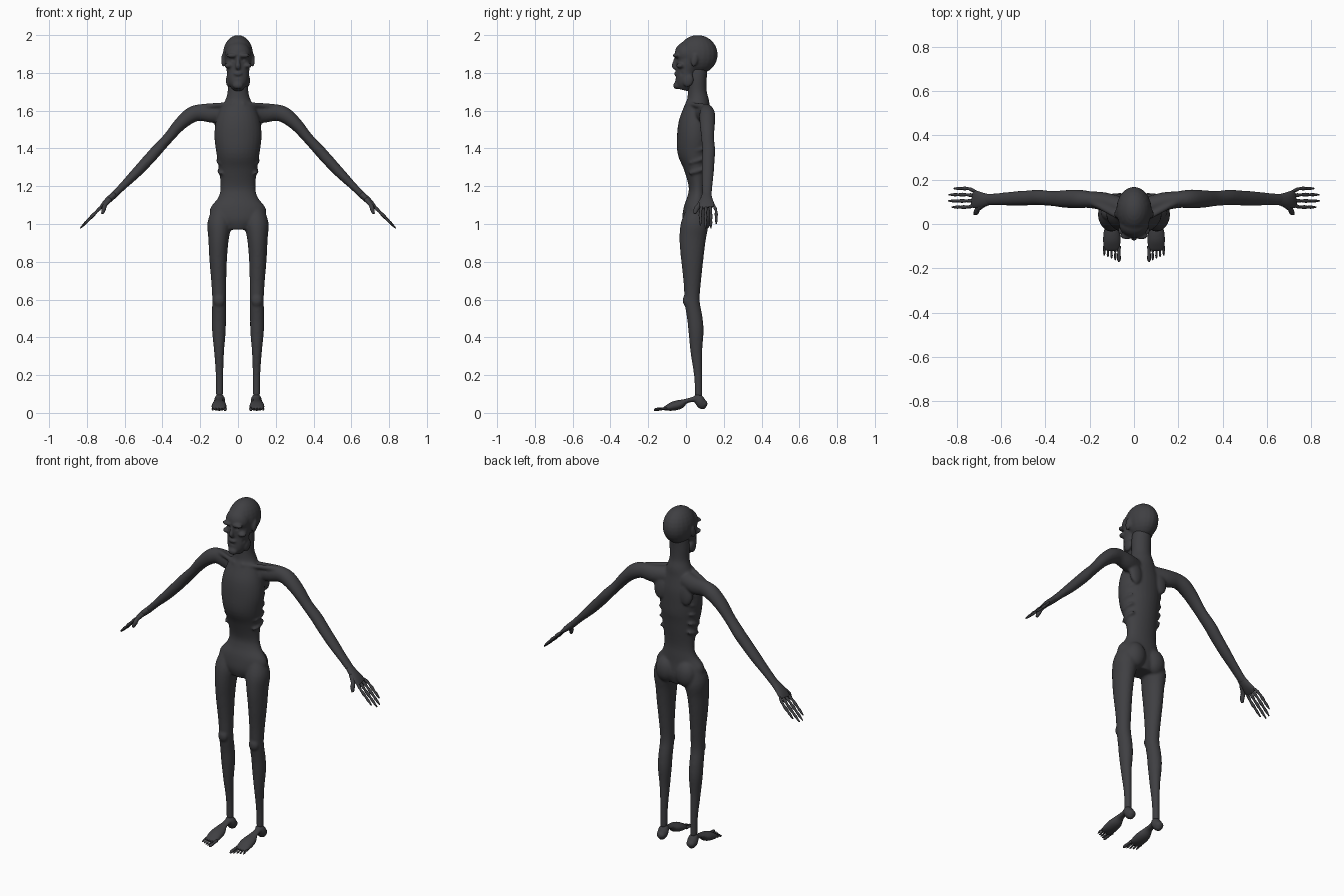
import bpy, bmesh, math
from mathutils import Vector, Matrix

if "Cube" in bpy.data.objects:
    bpy.data.objects.remove(bpy.data.objects["Cube"], do_unlink=True)

skin = bpy.data.materials.new("charcoal skin")
skin.use_nodes = True
COLOUR = (0.05, 0.05, 0.055, 1)
skin.diffuse_color = COLOUR
skin.node_tree.nodes["Principled BSDF"].inputs["Base Color"].default_value = COLOUR
skin.node_tree.nodes["Principled BSDF"].inputs["Roughness"].default_value = 0.7

X, Y = Vector((1, 0, 0)), Vector((0, 1, 0))


def spline(rows, steps=4):
    """Catmull-Rom through the sections (x, y, z, radius along axis, other radius)."""
    out = []
    for i in range(len(rows) - 1):
        p = [rows[max(0, min(len(rows) - 1, i + k))] for k in (-1, 0, 1, 2)]
        for s in range(steps):
            t = s / steps
            out.append([0.5 * (2 * b + (c - a) * t + (2 * a - 5 * b + 4 * c - d) * t * t
                               + (3 * b - a - 3 * c + d) * t ** 3) for a, b, c, d in zip(*p)])
    return out + [list(rows[-1])]


def tube(bm, rows, axis=X, sides=20, steps=4):
    """Closed loft of ellipses along a path."""
    rows = spline(rows, steps)
    pts = [Vector(r[:3]) for r in rows]
    rings = []
    for i, r in enumerate(rows):
        tan = (pts[min(i + 1, len(pts) - 1)] - pts[max(i - 1, 0)]).normalized()
        v = tan.cross(axis).normalized()
        u = v.cross(tan)
        rings.append([bm.verts.new(pts[i] + u * r[3] * math.cos(a) + v * r[4] * math.sin(a))
                      for a in (2 * math.pi * k / sides for k in range(sides))])
    for a, b in zip(rings, rings[1:]):
        for k in range(sides):
            j = (k + 1) % sides
            bm.faces.new((a[k], a[j], b[j], b[k]))
    bm.faces.new(rings[0][::-1])
    bm.faces.new(rings[-1])


def blob(bm, centre, size, tilt=0):
    """Ellipsoid, tilted about x."""
    m = Matrix.Translation(centre) @ Matrix.Rotation(tilt, 4, "X") @ Matrix.Diagonal((*size, 1))
    bmesh.ops.create_uvsphere(bm, u_segments=20, v_segments=14, radius=1, matrix=m)


def finish(name, bm, voxel=0, smooth=0, mirror=False, cutter=None):
    if mirror:
        dup = bmesh.ops.duplicate(bm, geom=bm.verts[:] + bm.edges[:] + bm.faces[:])["geom"]
        for v in dup:
            if isinstance(v, bmesh.types.BMVert):
                v.co.x *= -1
        bmesh.ops.reverse_faces(bm, faces=[f for f in dup if isinstance(f, bmesh.types.BMFace)])
    bmesh.ops.recalc_face_normals(bm, faces=bm.faces[:])
    for f in bm.faces:
        f.smooth = True
    me = bpy.data.meshes.new(name)
    bm.to_mesh(me)
    bm.free()
    me.materials.append(skin)
    ob = bpy.data.objects.new(name, me)
    bpy.context.collection.objects.link(ob)
    if cutter:
        mod = ob.modifiers.new("fuse", "REMESH")
        mod.mode, mod.voxel_size, mod.use_smooth_shade = "VOXEL", voxel, True
        cut = ob.modifiers.new("hollows", "BOOLEAN")
        cut.operation, cut.object, cut.solver = "DIFFERENCE", cutter, "EXACT"
    if voxel:
        mod = ob.modifiers.new("blend", "REMESH")
        mod.mode, mod.voxel_size, mod.use_smooth_shade = "VOXEL", voxel, True
        if smooth:
            sm = ob.modifiers.new("soften", "SMOOTH")
            sm.factor, sm.iterations = 0.5, smooth
    return ob


# Body: trunk and neck
body = bmesh.new()
tube(body, [(0, .05, .97, .07, .055), (0, .05, 1.02, .135, .07), (0, .052, 1.08, .148, .065),
            (0, .06, 1.14, .105, .053), (0, .062, 1.2, .092, .048), (0, .055, 1.3, .103, .068),
            (0, .045, 1.38, .115, .09), (0, .045, 1.46, .125, .093), (0, .05, 1.54, .118, .088),
            (0, .058, 1.61, .095, .07), (0, .063, 1.65, .07, .06), (0, .06, 1.7, .055, .05),
            (0, .06, 1.77, .055, .05), (0, .065, 1.83, .05, .05)], sides=28)

# Limbs on one side, then mirrored
limbs = bmesh.new()
tube(limbs, [(.04, .07, 1.59, .045, .05), (.13, .1, 1.585, .042, .05), (.2, .11, 1.59, .038, .044),
             (.25, .113, 1.575, .042, .042), (.31, .113, 1.525, .04, .034),
             (.37, .115, 1.455, .034, .028), (.43, .12, 1.39, .035, .03),
             (.47, .118, 1.345, .034, .03), (.54, .115, 1.27, .032, .027),
             (.61, .112, 1.2, .028, .02), (.67, .11, 1.14, .026, .018)], axis=Y)
tube(limbs, [(.085, .055, 1.08, .05, .05), (.098, .045, 1.0, .064, .072), (.103, .035, .92, .054, .07),
             (.105, .033, .82, .047, .06), (.102, .033, .7, .04, .047), (.1, .032, .62, .037, .041),
             (.1, .035, .57, .037, .04), (.101, .047, .5, .037, .041), (.101, .053, .43, .036, .04),
             (.1, .055, .32, .026, .031), (.098, .064, .2, .02, .022), (.098, .067, .09, .019, .019)])
blob(limbs, (.065, .09, 1.04), (.06, .05, .075))
blob(limbs, (.1, .005, .595), (.03, .022, .035))
blob(limbs, (.085, .115, 1.53), (.04, .022, .07), .1)
tube(limbs, [(.02, .005, 1.635, .014, .014), (.1, .05, 1.63, .013, .013),
             (.19, .1, 1.62, .016, .016)], axis=Y)
for k in range(5):
    z = 1.28 + .055 * k
    blob(limbs, (.088 + .006 * k - .001 * k * k, .06, z), (.022, .05, .013), .3)
tmp = bpy.data.meshes.new("limb_template")
limbs.to_mesh(tmp)
for side in (1, -1):
    start = len(body.verts)
    body.from_mesh(tmp)
    body.verts.ensure_lookup_table()
    for v in body.verts[start:]:
        v.co.x *= side
limbs.free()
bpy.data.meshes.remove(tmp)
finish("body", body, voxel=.007, smooth=4)

# Hollows of the face: eye sockets, cheeks, mouth
hollow = bmesh.new()
for s in (1, -1):
    blob(hollow, (s * .032, -.063, 1.868), (.018, .022, .015))
    blob(hollow, (s * .062, -.04, 1.795), (.016, .03, .024))
blob(hollow, (0, -.07, 1.777), (.03, .026, .007))
cutter = finish("face_hollow_cutter", hollow)
cutter.hide_render = True
cutter.hide_set(True)
cutter.display_type = "WIRE"

# Head: cranium, face, brow, nose, cheekbones, jaw, ears
head = bmesh.new()
blob(head, (0, .062, 1.897), (.08, .106, .103))
blob(head, (0, .0, 1.9), (.068, .06, .065))
tube(head, [(0, .02, 1.9, .066, .07), (0, .01, 1.85, .066, .065), (0, .002, 1.81, .06, .055),
            (0, -.006, 1.77, .056, .05), (0, -.012, 1.735, .045, .045), (0, -.018, 1.71, .025, .03)])
blob(head, (0, -.048, 1.733), (.028, .02, .02))
blob(head, (0, -.044, 1.795), (.026, .02, .012))
tube(head, [(0, -.05, 1.885, .009, .01), (0, -.058, 1.855, .01, .012), (0, -.064, 1.835, .014, .012),
            (0, -.05, 1.822, .012, .01)])
for s in (1, -1):
    blob(head, (s * .032, -.052, 1.892), (.03, .018, .012))
    blob(head, (s * .05, -.03, 1.838), (.022, .022, .014))
    blob(head, (s * .05, .012, 1.76), (.014, .028, .035), -.3)
    blob(head, (s * .078, .045, 1.868), (.011, .018, .036), -.2)
finish("head", head, voxel=.005, smooth=2, cutter=cutter)

# Hands: palm, thumb and four knuckled fingers
hand = bmesh.new()
tube(hand, [(.65, .11, 1.16, .024, .017), (.685, .108, 1.128, .034, .017),
            (.71, .11, 1.105, .04, .013), (.728, .114, 1.088, .038, .006)], axis=Y)
tube(hand, [(.68, .09, 1.13, .016, .014), (.705, .067, 1.098, .012, .011), (.71, .055, 1.08, .014, .012),
            (.718, .046, 1.055, .007, .007)], axis=Y, sides=10)
for y, tip in ((.076, .82), (.104, .836), (.132, .834), (.16, .812)):
    rows = []
    base = Vector((.715, .112 + (y - .112) * .75, 1.1))
    end = Vector((tip, y, 1.1 - (tip - .715) * 1.02))
    for t, r in ((0, .005), (.18, .009), (.32, .006), (.5, .009), (.64, .006), (.78, .0075), (1, .003)):
        p = base.lerp(end, t)
        p.y = base.y + (y - base.y) * min(1, 3 * t)
        rows.append((*p, r, r))
    tube(hand, rows, axis=Y, sides=8, steps=2)
finish("hands", hand, mirror=True)

# Feet: heel, arch, ball
foot = bmesh.new()
blob(foot, (.097, .075, .06), (.03, .028, .045), .5)
blob(foot, (.097, .092, .048), (.026, .022, .022))
tube(foot, [(.098, .07, .078, .022, .02), (.099, .03, .07, .019, .013), (.1, 0, .062, .025, .013),
            (.1, -.03, .046, .036, .024), (.1, -.07, .035, .04, .024), (.1, -.105, .025, .037, .014),
            (.1, -.12, .02, .03, .007)])
finish("feet", foot, voxel=.005, smooth=3, mirror=True)

# Toes, big toe on the inner side
toes = bmesh.new()
for k in range(5):
    x = .068 + k * .0165
    r = .009 if k == 0 else .0055
    end = -.17 + .007 * k
    tube(toes, [(x, -.1, .024, r, r), (x, -.13, .021, r * .8, r * .8),
                (x, end + .012, .018, r, r), (x, end, .015, r * .4, r * .4)], sides=8, steps=2)
finish("toes", toes, mirror=True)
